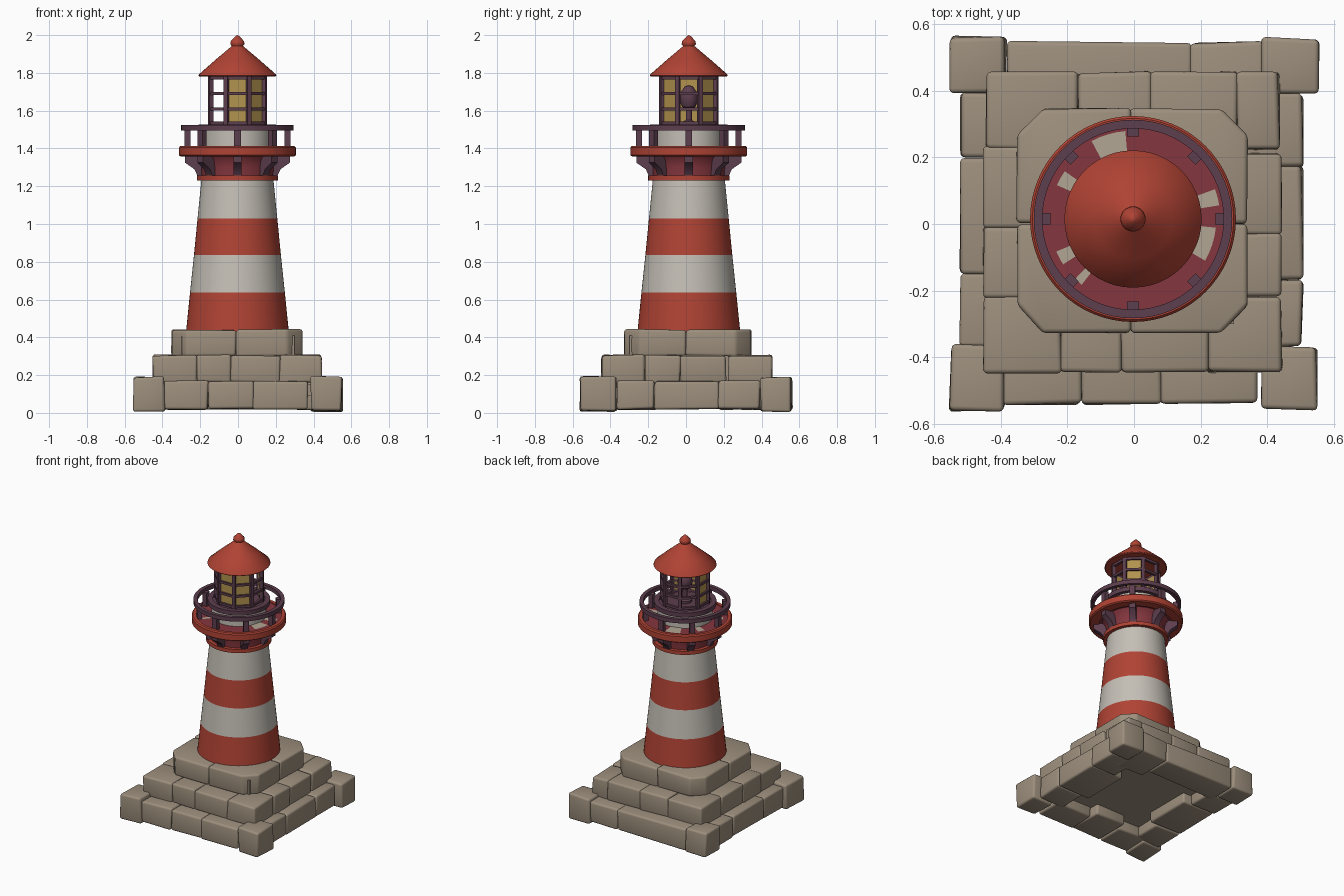
import bpy, bmesh, math, random
from mathutils import Matrix, Vector

random.seed(4)
default = bpy.data.objects.get("Cube")
if default:
    bpy.data.objects.remove(default, do_unlink=True)

CX, CY = -0.003, 0.015  # tower axis


def material(name, rgb):
    col = [((c / 255 + 0.055) / 1.055) ** 2.4 for c in rgb] + [1]
    m = bpy.data.materials.new(name)
    m.diffuse_color = col
    m.use_nodes = True
    m.node_tree.nodes["Principled BSDF"].inputs["Base Color"].default_value = col
    return m


STONE = material("stone", (157, 143, 125))
RED = material("red paint", (176, 67, 52))
WHITE = material("white paint", (196, 191, 182))
ROSE = material("dark rose", (132, 54, 62))
PURPLE = material("purple metal", (93, 62, 78))
GLASS = material("amber glass", (178, 146, 78))
PALE = material("pale worn floor", (178, 166, 147))


def finish(bm, name, mats, angle=35):
    bmesh.ops.recalc_face_normals(bm, faces=bm.faces)
    me = bpy.data.meshes.new(name)
    bm.to_mesh(me)
    bm.free()
    for m in mats:
        me.materials.append(m)
    me.shade_smooth()
    me.set_sharp_from_angle(angle=math.radians(angle))
    ob = bpy.data.objects.new(name, me)
    bpy.context.collection.objects.link(ob)
    return ob


def lathe(name, profile, mats, n=64, closed=False, turn=0.0, angle=35):
    """Spin (radius, z) points; mats holds one material, or one per profile span."""
    bm = bmesh.new()
    rings = []
    for r, z in profile:
        if r == 0:
            rings.append([bm.verts.new((CX, CY, z))] * n)
        else:
            rings.append([bm.verts.new((CX + r * math.cos(turn + math.tau * i / n),
                                        CY + r * math.sin(turn + math.tau * i / n), z))
                          for i in range(n)])
    pairs = list(zip(rings, rings[1:] + rings[:1]))
    for k, (a, b) in enumerate(pairs if closed else pairs[:-1]):
        for i in range(n):
            j = (i + 1) % n
            loop = list(dict.fromkeys((a[i], a[j], b[j], b[i])))
            bm.faces.new(loop).material_index = k if len(mats) > 1 else 0
    return finish(bm, name, mats, angle)


def ring(name, r0, r1, z0, z1, mat, **kw):
    return lathe(name, [(r0, z0), (r1, z0), (r1, z1), (r0, z1)], [mat], closed=True, **kw)


def spin_part(name, bm, mat, count, turn=0.0):
    """Repeat a part built on the +x side around the tower axis."""
    me = bpy.data.meshes.new("part")
    bm.to_mesh(me)
    bm.free()
    out = bmesh.new()
    for i in range(count):
        before = len(out.verts)
        out.from_mesh(me)
        out.verts.ensure_lookup_table()
        bmesh.ops.transform(out, verts=out.verts[before:],
                            matrix=Matrix.Translation((CX, CY, 0))
                            @ Matrix.Rotation(turn + math.tau * i / count, 4, 'Z'))
    bpy.data.meshes.remove(me)
    return finish(out, name, [mat])


def box(bm, x0, x1, y0, y1, z0, z1):
    size = Matrix.Diagonal((x1 - x0, y1 - y0, z1 - z0, 1))
    mid = Matrix.Translation(((x0 + x1) / 2, (y0 + y1) / 2, (z0 + z1) / 2))
    return bmesh.ops.create_cube(bm, size=1, matrix=mid @ size)["verts"]


# Stone blocks with softened, slightly uneven corners
def stone(name, x0, x1, y0, y1, z0, z1, wobble=0.005, cut=0.0):
    bm = bmesh.new()
    verts = box(bm, x0, x1, y0, y1, z0, z1)
    if cut:
        corner = max((v for v in verts if v.co.z > z0), key=lambda v: v.co.xy.length)
        upright = [e for e in corner.link_edges
                   if (e.verts[0].co.xy - e.verts[1].co.xy).length < 1e-4]
        bmesh.ops.bevel(bm, geom=upright, offset=cut, segments=1, affect='EDGES')
    for v in bm.verts:
        v.co += Vector([random.uniform(-wobble, wobble) for _ in range(3)])
    bmesh.ops.bevel(bm, geom=bm.edges[:], offset=0.014, segments=3, affect='EDGES', profile=0.5)
    return finish(bm, name, [STONE], 50)


def course(name, depths, z0, z1, sides):
    """One square course: each side gives its outer position and its joints."""
    for side, (outer, cuts) in sides.items():
        for i, (a, b) in enumerate(zip(cuts, cuts[1:])):
            lo, hi = sorted((outer, outer - math.copysign(depths[i % len(depths)], outer)))
            span = (a, b, lo, hi) if side in ("front", "back") else (lo, hi, a, b)
            stone(f"{name}_{side}_stone", *span, z0, z1)


course("lower", (0.2, 0.26), 0.02, 0.17, {
    "front": (-.54, (-.39, -.16, .08, .37)), "back": (.545, (-.38, .17, .39)),
    "left": (.505, (-.37, -.17, .17, .39)), "right": (-.52, (-.37, -.15, .2, .39))})
course("middle", (0.23,), 0.16, 0.305, {
    "front": (-.445, (-.45, -.22, -.04, .22, .445)), "back": (.455, (-.445, -.17, .05, .31, .435)),
    "left": (.44, (-.22, -.03, .21)), "right": (-.45, (-.22, -.01, .23))})
for sx in (-1, 1):
    for sy in (-1, 1):
        xs = sorted((sx * .385, sx * .55))
        ys = sorted((.395 if sy > 0 else -.365, sy * .56))
        stone("corner_stone", *xs, *ys, 0.01, 0.19, 0.007)
        xs, ys = sorted((-.01, sx * .345 - .005)), sorted((0, sy * .335 + .01))
        stone("upper_stone", *xs, *ys, 0.30, 0.44, 0.004, cut=0.08)
bm = bmesh.new()
box(bm, -.4, .4, -.4, .4, 0.09, 0.15)
box(bm, -.3, .3, -.3, .3, 0.15, 0.41)
finish(bm, "stone_core", [STONE])

# Tapered tower with painted bands
lathe("tower", [(.273, .42), (.251, .637), (.23, .837), (.211, 1.03), (.19, 1.24)],
      [RED, WHITE, RED, WHITE])
ring("tower_collar", 0.16, 0.215, 1.23, 1.256, RED)

# Gallery: rose wall, brackets, rim and floor
lathe("gallery_wall", [(.19, 1.25), (.192, 1.3), (.2, 1.34), (.22, 1.365), (.27, 1.368)], [ROSE])
bm = bmesh.new()
outline = [(.17, 1.256), (.212, 1.256), (.228, 1.29), (.278, 1.325), (.278, 1.362), (.17, 1.362)]
face = bm.faces.new([bm.verts.new((x, -0.022, z)) for x, z in outline])
solid = bmesh.ops.extrude_face_region(bm, geom=[face])["geom"]
bmesh.ops.translate(bm, verts=[g for g in solid if isinstance(g, bmesh.types.BMVert)], vec=(0, .044, 0))
spin_part("gallery_brackets", bm, PURPLE, 8)
lathe("gallery_rim", [(.24, 1.357), (.3, 1.357), (.309, 1.364), (.309, 1.405), (.302, 1.413),
                      (.28, 1.413), (.28, 1.395), (.24, 1.395)], [RED], closed=True)
ring("gallery_floor", 0.15, 0.285, 1.375, 1.406, ROSE)

# Worn pale patches on the floor
bm = bmesh.new()
for lo, hi, outer in ((95, 118, .265), (145, 156, .25), (203, 213, .25),
                      (226, 232, .25), (9, 20, .262), (330, 354, .25)):
    steps = [math.radians(lo + (hi - lo) * i / 4) for i in range(5)]
    edge = [(.18, a) for a in steps] + [(outer, a) for a in reversed(steps)]
    bm.faces.new([bm.verts.new((CX + r * math.cos(a), CY + r * math.sin(a), 1.409)) for r, a in edge])
finish(bm, "floor_patches", [PALE])

# Railing
ring("railing_hoop", 0.272, 0.298, 1.496, 1.525, PURPLE)
bm = bmesh.new()
box(bm, .248, .28, -.018, .018, 1.4, 1.505)
spin_part("railing_posts", bm, PURPLE, 8)

# Drum below the lantern
lathe("lantern_drum", [(.18, 1.39), (.18, 1.505), (.18, 1.52), (0, 1.52)], [WHITE, PURPLE, PURPLE])
ring("drum_hoop", 0.17, 0.205, 1.497, 1.528, PURPLE)

# Eight-sided lantern frame
EIGHTH = math.pi / 8
bm = bmesh.new()
box(bm, .142, .165, -.0115, .0115, 1.515, 1.785)
spin_part("lantern_posts", bm, PURPLE, 8, EIGHTH)
for z in (1.535, 1.61, 1.69, 1.773):
    ring("lantern_rail", 0.145, 0.164, z - 0.008, z + 0.008, PURPLE, n=8, turn=EIGHTH)

# Glass on four of the eight sides; the others stand open
for side in (1, 4, 6, 7):
    bm = bmesh.new()
    box(bm, .134, .139, -.057, .057, 1.525, 1.785)
    spin_part("lantern_pane", bm, GLASS, 1, side * math.pi / 4)

# Lamp
lathe("lamp", [(.045, 1.515), (.045, 1.535), (.016, 1.55), (.016, 1.61), (.035, 1.62), (.05, 1.655),
               (.045, 1.695), (.02, 1.73), (0, 1.735)], [PURPLE], n=16)

# Roof and finial
lathe("roof", [(0, 1.785), (.2, 1.78), (.206, 1.785), (.204, 1.792), (.12, 1.866), (.03, 1.942)],
      [RED], n=48)
lathe("roof_finial", [(.028, 1.93), (.03, 1.943), (.038, 1.952), (.035, 1.968), (.01, 1.995), (0, 2.0)],
      [RED], n=32, angle=60)
